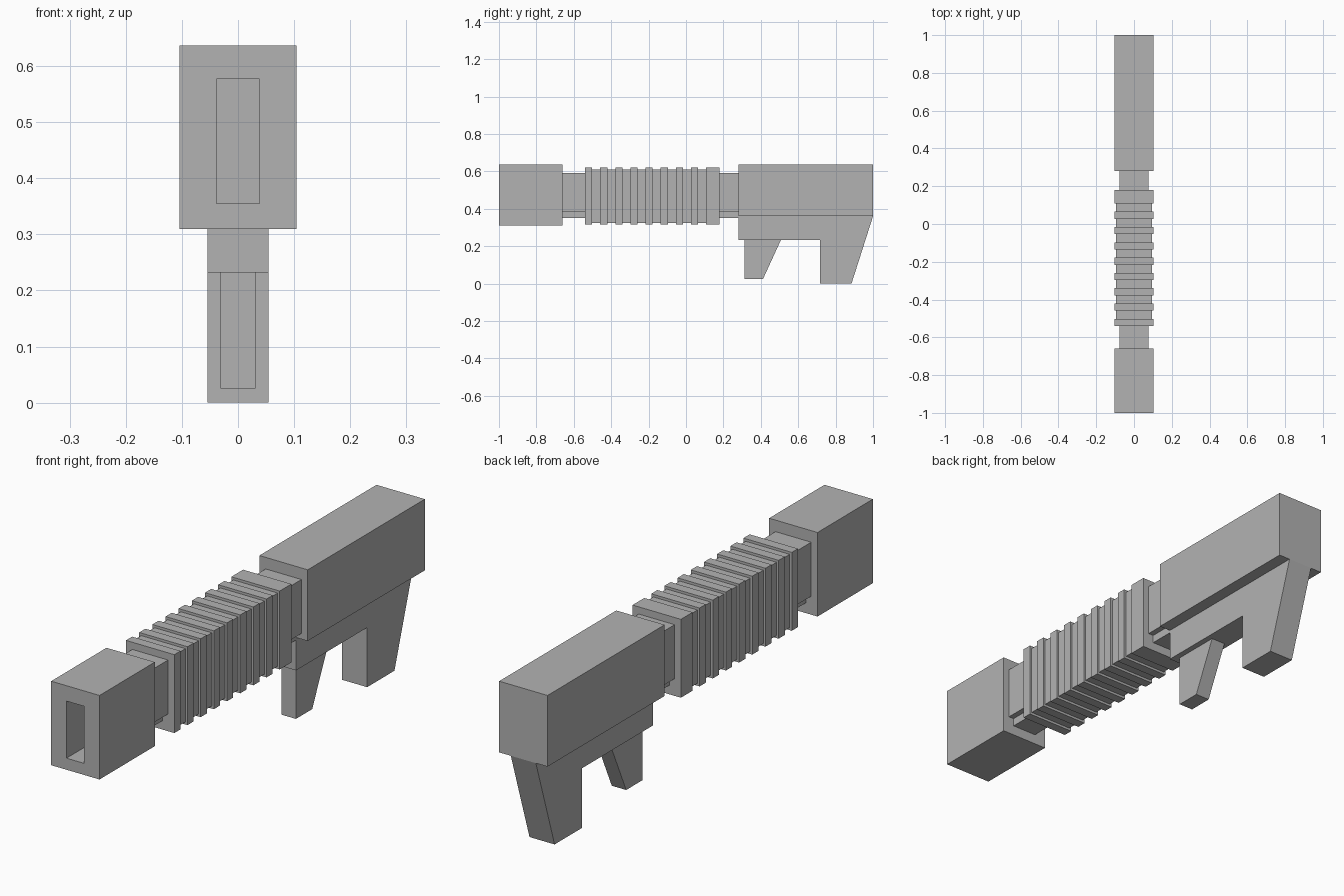
import bpy
import bmesh

old = bpy.data.objects.get("Cube")
if old:
    bpy.data.objects.remove(old, do_unlink=True)

grey = bpy.data.materials.new("matte grey")
grey.use_nodes = True
grey.diffuse_color = (0.45, 0.45, 0.45, 1)
grey.node_tree.nodes["Principled BSDF"].inputs["Base Color"].default_value = grey.diffuse_color


def prism(name, half_width, outline):
    """Extrude a side outline of (y, z) points across the width."""
    bm = bmesh.new()
    face = bm.faces.new([bm.verts.new((-half_width, y, z)) for y, z in outline])
    side = bmesh.ops.extrude_face_region(bm, geom=[face])["geom"]
    verts = [v for v in side if isinstance(v, bmesh.types.BMVert)]
    bmesh.ops.translate(bm, verts=verts, vec=(2 * half_width, 0, 0))
    bmesh.ops.recalc_face_normals(bm, faces=bm.faces)
    mesh = bpy.data.meshes.new(name)
    bm.to_mesh(mesh)
    bm.free()
    mesh.materials.append(grey)
    obj = bpy.data.objects.new(name, mesh)
    bpy.context.collection.objects.link(obj)
    return obj


def box(name, half_width, y0, y1, z0, z1):
    return prism(name, half_width, [(y0, z0), (y1, z0), (y1, z1), (y0, z1)])


# Muzzle block with a deep rectangular bore
muzzle = box("muzzle", 0.104, -1, -0.66, 0.31, 0.637)
bore = box("bore_cutter", 0.038, -1.1, -0.68, 0.355, 0.577)
bore.hide_render = True
bore.hide_viewport = True
cut = muzzle.modifiers.new("bore", 'BOOLEAN')
cut.operation = 'DIFFERENCE'
cut.solver = 'EXACT'
cut.object = bore

# Inner barrel and the narrow rail beneath it
box("barrel", 0.077, -0.66, 0.28, 0.382, 0.592)
box("barrel_rail", 0.054, -0.66, 0.28, 0.35, 0.382)

# Ribbed sleeve
box("sleeve", 0.095, -0.52, 0.15, 0.325, 0.61)
pitch = 0.081
for i in range(9):
    start = -0.54 + i * pitch
    end = 0.18 if i == 8 else start + 0.038
    box(f"rib_{i + 1}", 0.104, start, end, 0.315, 0.62)

# Rear body, grip frame and trigger
box("rear_body", 0.104, 0.28, 1, 0.36, 0.637)
prism("grip_frame", 0.054, [(0.28, 0.36), (0.28, 0.232), (0.717, 0.232),
                            (0.717, 0), (0.885, 0), (1, 0.36)])
prism("trigger", 0.031, [(0.312, 0.232), (0.312, 0.025), (0.412, 0.025), (0.507, 0.232)])
